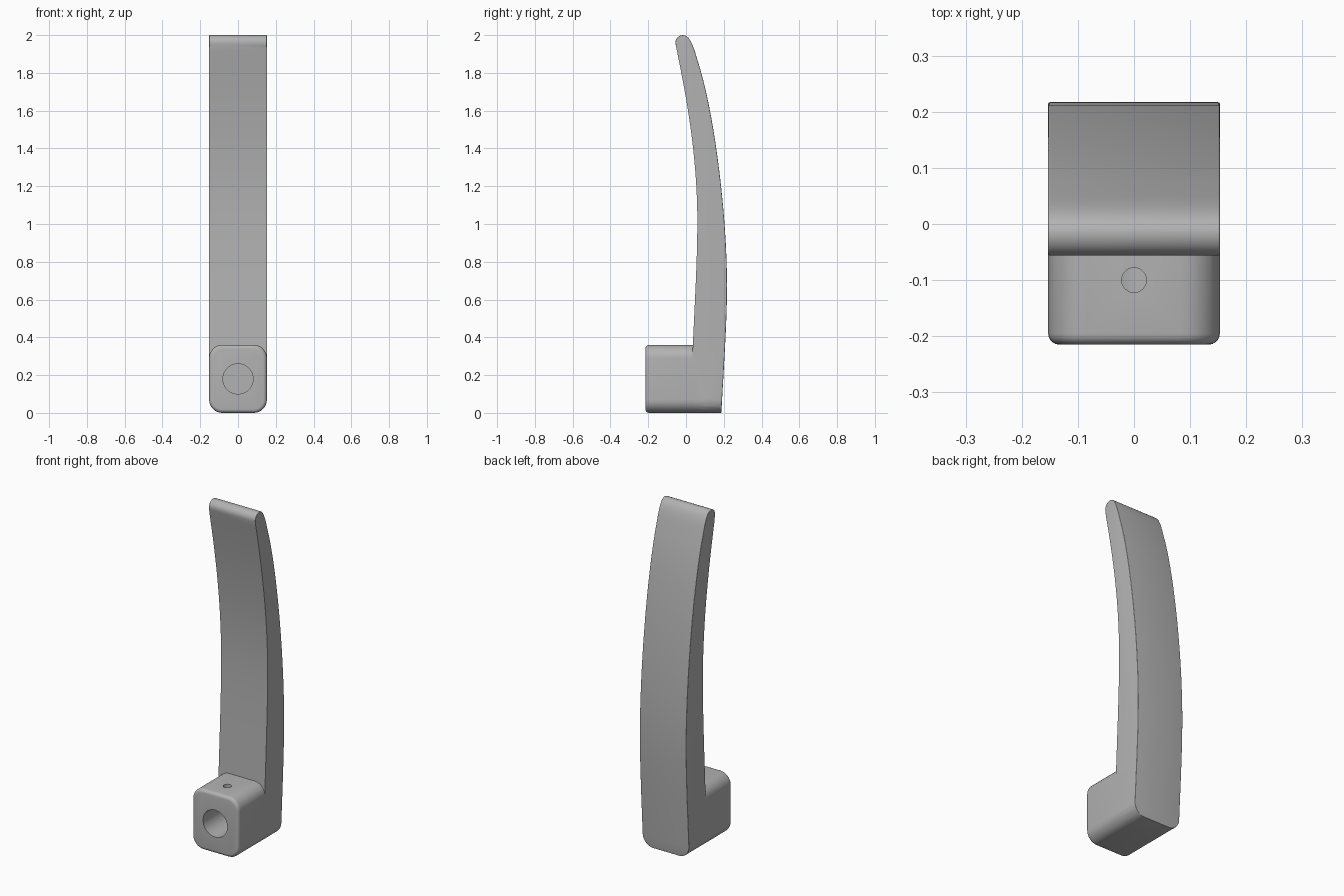
import bpy, bmesh, math
from mathutils import Vector
from mathutils.geometry import interpolate_bezier

old = bpy.data.objects.get("Cube")
if old:
    bpy.data.objects.remove(old, do_unlink=True)

HALF = 0.153     # half width of the handle
CORNER = 0.07    # rounding of the long block edges

grey = bpy.data.materials.new("satin grey")
grey.use_nodes = True
grey.diffuse_color = (0.45, 0.45, 0.45, 1)
grey.node_tree.nodes["Principled BSDF"].inputs["Base Color"].default_value = (0.45, 0.45, 0.45, 1)


def finish(bm, name):
    bmesh.ops.recalc_face_normals(bm, faces=bm.faces)
    mesh = bpy.data.meshes.new(name)
    bm.to_mesh(mesh)
    bm.free()
    mesh.materials.append(grey)
    obj = bpy.data.objects.new(name, mesh)
    bpy.context.collection.objects.link(obj)
    return obj


def extrude_profile(points):
    """Prism across the width from a (y, z) outline."""
    bm = bmesh.new()
    face = bm.faces.new([bm.verts.new((-HALF, y, z)) for y, z in points])
    grown = bmesh.ops.extrude_face_region(bm, geom=[face])["geom"]
    verts = [g for g in grown if isinstance(g, bmesh.types.BMVert)]
    bmesh.ops.translate(bm, verts=verts, vec=(2 * HALF, 0, 0))
    bmesh.ops.recalc_face_normals(bm, faces=bm.faces)
    return bm


def round_edges(bm, test, radius, segments):
    bm.normal_update()
    edges = [e for e in bm.edges if test(e)]
    bmesh.ops.bevel(bm, geom=edges, offset=radius, segments=segments,
                    profile=0.5, affect='EDGES', clamp_overlap=True)


def along_y(e):
    d = (e.verts[0].co - e.verts[1].co).normalized()
    return abs(d.y) > 0.99


def mid(e):
    return (e.verts[0].co + e.verts[1].co) / 2


def combine(obj, other, operation):
    mod = obj.modifiers.new(operation.lower(), 'BOOLEAN')
    mod.operation = operation
    mod.solver = 'EXACT'
    mod.object = other
    bpy.context.view_layer.objects.active = obj
    bpy.ops.object.modifier_apply(modifier=mod.name)
    bpy.data.objects.remove(other, do_unlink=True)


def cylinder(name, radius, start, end):
    start, end = Vector(start), Vector(end)
    axis = end - start
    bpy.ops.mesh.primitive_cylinder_add(vertices=48, radius=radius, depth=axis.length,
                                        location=(start + end) / 2,
                                        rotation=axis.to_track_quat('Z', 'Y').to_euler())
    obj = bpy.context.object
    obj.name = name
    obj.hide_render = True
    obj.data.materials.append(grey)
    return obj


# Curved lever: side outline from bezier spans (knot, handle, handle, knot)
spans = [
    ((0.204, 0.3), (0.212, 0.45), (0.217, 0.55), (0.217, 0.68), 8),
    ((0.217, 0.68), (0.217, 1.05), (0.15, 1.6), (0.06, 1.87), 18),
    ((0.06, 1.87), (0.04, 1.94), (0.02, 2.0), (-0.015, 2.0), 8),
    ((-0.015, 2.0), (-0.043, 2.0), (-0.062, 1.975), (-0.055, 1.95), 7),
    ((-0.055, 1.95), (-0.015, 1.75), (0.062, 1.4), (0.06, 1.0), 18),
    ((0.06, 1.0), (0.06, 0.8), (0.042, 0.5), (0.035, 0.33), 10),
]
outline = [(0.035, 0), (0.187, 0)]
for *knots, count in spans:
    curve = interpolate_bezier(*[Vector((y, z, 0)) for y, z in knots], count)
    outline += [(p.x, p.y) for p in curve[:-1]]
outline.append((0.035, 0.33))

bm = extrude_profile(outline)
round_edges(bm, lambda e: along_y(e) and mid(e).z < 0.01, CORNER, 8)


def rim(e):
    """Sharp edges around the back, the tip and the foot."""
    if len(e.link_faces) != 2 or e.calc_face_angle() < 1.0:
        return False
    front = any(f.normal.y < -0.3 and f.calc_center_median().z < 1.95 for f in e.link_faces)
    return not front


round_edges(bm, rim, 0.025, 5)
lever = finish(bm, "lever_handle")

# Mounting block at the foot
bm = extrude_profile([(-0.215, 0), (0.1, 0), (0.1, 0.36), (-0.215, 0.36)])
round_edges(bm, along_y, CORNER, 8)
round_edges(bm, lambda e: all(v.co.y < -0.21 for v in e.verts), 0.02, 5)
block = finish(bm, "mounting_block")
combine(lever, block, 'UNION')

# Spindle bore and set screw hole
combine(lever, cylinder("spindle_bore", 0.08, (0, -0.3, 0.18), (0, 0.05, 0.18)), 'DIFFERENCE')
combine(lever, cylinder("set_screw_hole", 0.022, (0, -0.1, 0.18), (0, -0.1, 0.45)), 'DIFFERENCE')

bpy.ops.object.select_all(action='DESELECT')
lever.select_set(True)
bpy.context.view_layer.objects.active = lever
bpy.ops.object.shade_smooth_by_angle(angle=math.radians(35))
